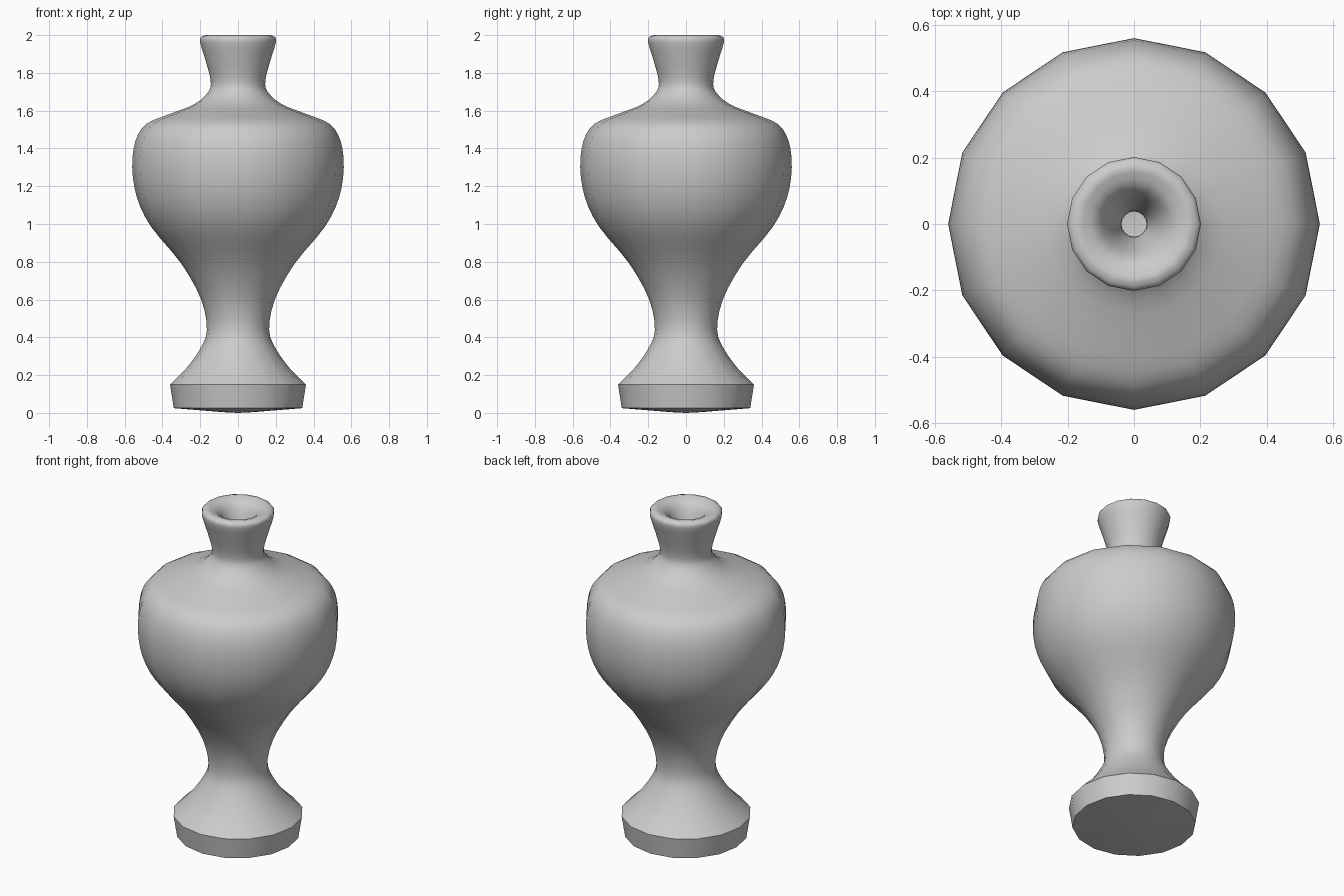
import bpy, bmesh, math

if "Cube" in bpy.data.objects:
    bpy.data.objects.remove(bpy.data.objects["Cube"])

SIDES = 16

# (radius, height) control points
foot = [(0, 0.0), (0.08, 0.004), (0.34, 0.025), (0.36, 0.15)]
body = [(0.36, 0.15), (0.275, 0.235), (0.20, 0.34), (0.165, 0.44), (0.195, 0.6),
        (0.30, 0.79), (0.46, 0.985), (0.535, 1.14), (0.56, 1.3), (0.543, 1.44),
        (0.485, 1.53), (0.36, 1.583), (0.23, 1.635), (0.157, 1.70), (0.145, 1.76),
        (0.17, 1.86), (0.20, 1.96), (0.195, 1.99), (0.17, 2.0)]
# funnel mouth and hollow inside
inside = [(0.17, 2.0), (0.12, 1.98), (0.085, 1.93), (0.055, 1.84), (0.038, 1.74),
          (0.06, 1.66), (0.18, 1.56), (0.38, 1.47), (0.45, 1.35), (0.45, 1.24),
          (0.35, 1.0), (0.19, 0.76), (0.09, 0.6), (0.0, 0.58)]


def smooth_line(pts, n=3):
    """Catmull-Rom curve through the points."""
    p = [pts[0]] + pts + [pts[-1]]
    out = []
    for a, b, c, d in zip(p, p[1:], p[2:], p[3:]):
        for k in range(n):
            t = k / n
            out.append(tuple(0.5 * (2 * b[i] + (c[i] - a[i]) * t
                       + (2 * a[i] - 5 * b[i] + 4 * c[i] - d[i]) * t * t
                       + (3 * b[i] - a[i] - 3 * c[i] + d[i]) * t ** 3) for i in (0, 1)))
    return out + [pts[-1]]


def lathe(name, profile, mat):
    bm = bmesh.new()
    vs = [bm.verts.new((r, 0, z)) for r, z in profile]
    es = [bm.edges.new(e) for e in zip(vs, vs[1:])]
    bmesh.ops.spin(bm, geom=vs + es, cent=(0, 0, 0), axis=(0, 0, 1),
                   angle=math.tau, steps=SIDES)
    bmesh.ops.remove_doubles(bm, verts=bm.verts, dist=0.0005)
    bmesh.ops.recalc_face_normals(bm, faces=bm.faces)
    me = bpy.data.meshes.new(name)
    bm.to_mesh(me)
    bm.free()
    ob = bpy.data.objects.new(name, me)
    bpy.context.collection.objects.link(ob)
    me.materials.append(mat)
    bpy.context.view_layer.objects.active = ob
    ob.select_set(True)
    bpy.ops.object.shade_smooth_by_angle(angle=math.radians(35))
    return ob


grey = bpy.data.materials.new("plain grey")
grey.diffuse_color = (0.6, 0.6, 0.6, 1)
grey.use_nodes = True
grey.node_tree.nodes["Principled BSDF"].inputs["Base Color"].default_value = grey.diffuse_color

# One turned vase: foot, body, neck and hollow
lathe("vase", foot[:-1] + smooth_line(body)[:-1] + smooth_line(inside), grey)
